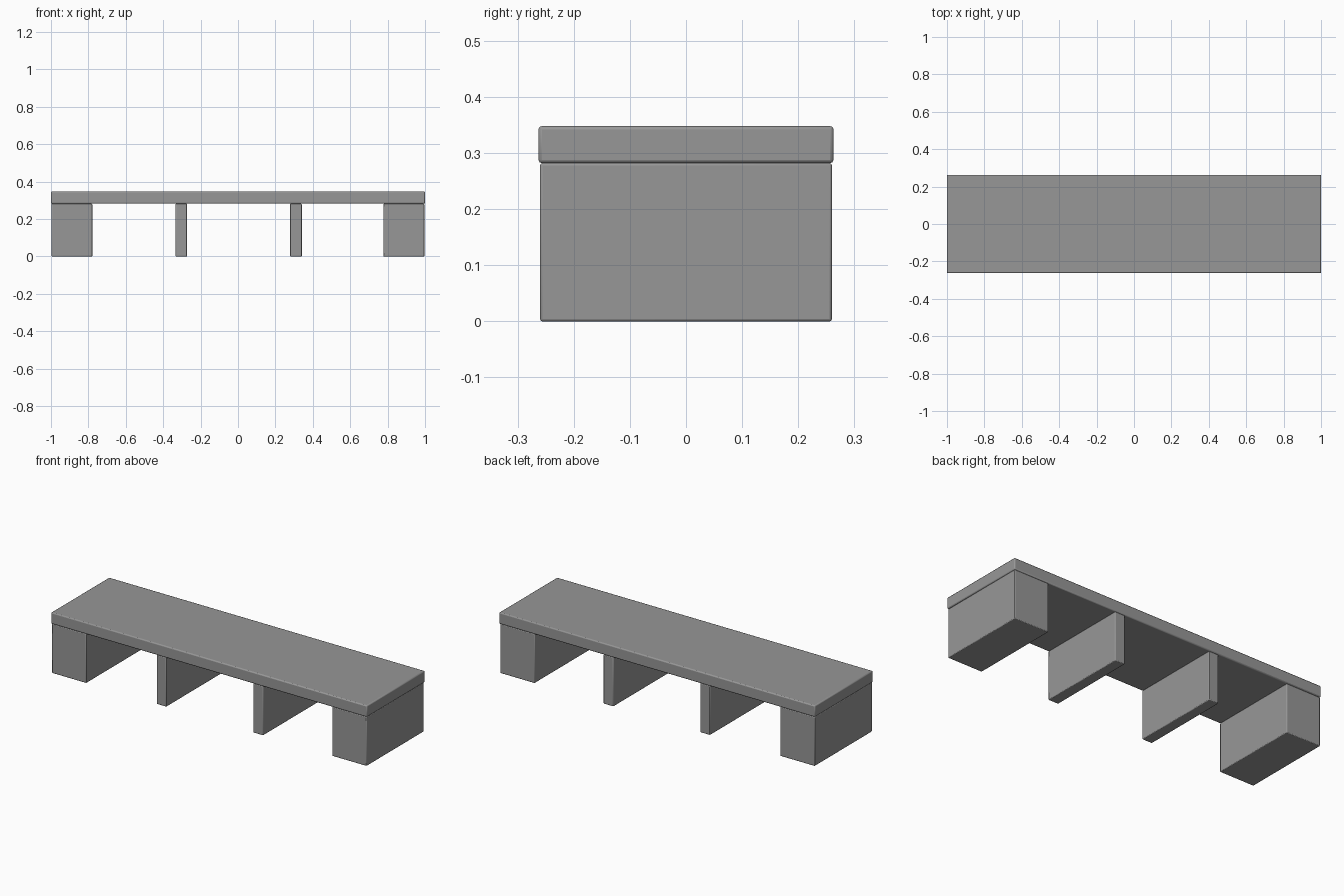
import bpy

if "Cube" in bpy.data.objects:
    bpy.data.objects.remove(bpy.data.objects["Cube"])

# Dark grey finish
grey = bpy.data.materials.new("dark_grey")
grey.diffuse_color = (0.31, 0.31, 0.31, 1)
grey.use_nodes = True
grey.node_tree.nodes["Principled BSDF"].inputs["Base Color"].default_value = grey.diffuse_color


def board(name, x0, x1, y, z0, z1, bevel):
    """Box between two x and z limits, symmetric in y, with eased edges."""
    bpy.ops.mesh.primitive_cube_add(size=1, location=((x0 + x1) / 2, 0, (z0 + z1) / 2))
    ob = bpy.context.object
    ob.name = name
    ob.scale = (x1 - x0, 2 * y, z1 - z0)
    bpy.ops.object.transform_apply(location=False, rotation=False, scale=True)
    ob.data.materials.append(grey)
    mod = ob.modifiers.new("eased_edges", "BEVEL")
    mod.width = bevel
    mod.segments = 2
    bpy.ops.object.shade_smooth_by_angle()
    return ob


# Long top slab
board("bench_top", -1.0, 1.0, 0.263, 0.282, 0.348, 0.006)

# Wide end blocks and thin inner supports
supports = {
    "left_end_block": (-0.997, -0.779),
    "left_inner_support": (-0.334, -0.272),
    "right_inner_support": (0.278, 0.341),
    "right_end_block": (0.777, 0.996),
}
for name, (x0, x1) in supports.items():
    board(name, x0, x1, 0.26, 0.0, 0.282, 0.004)
